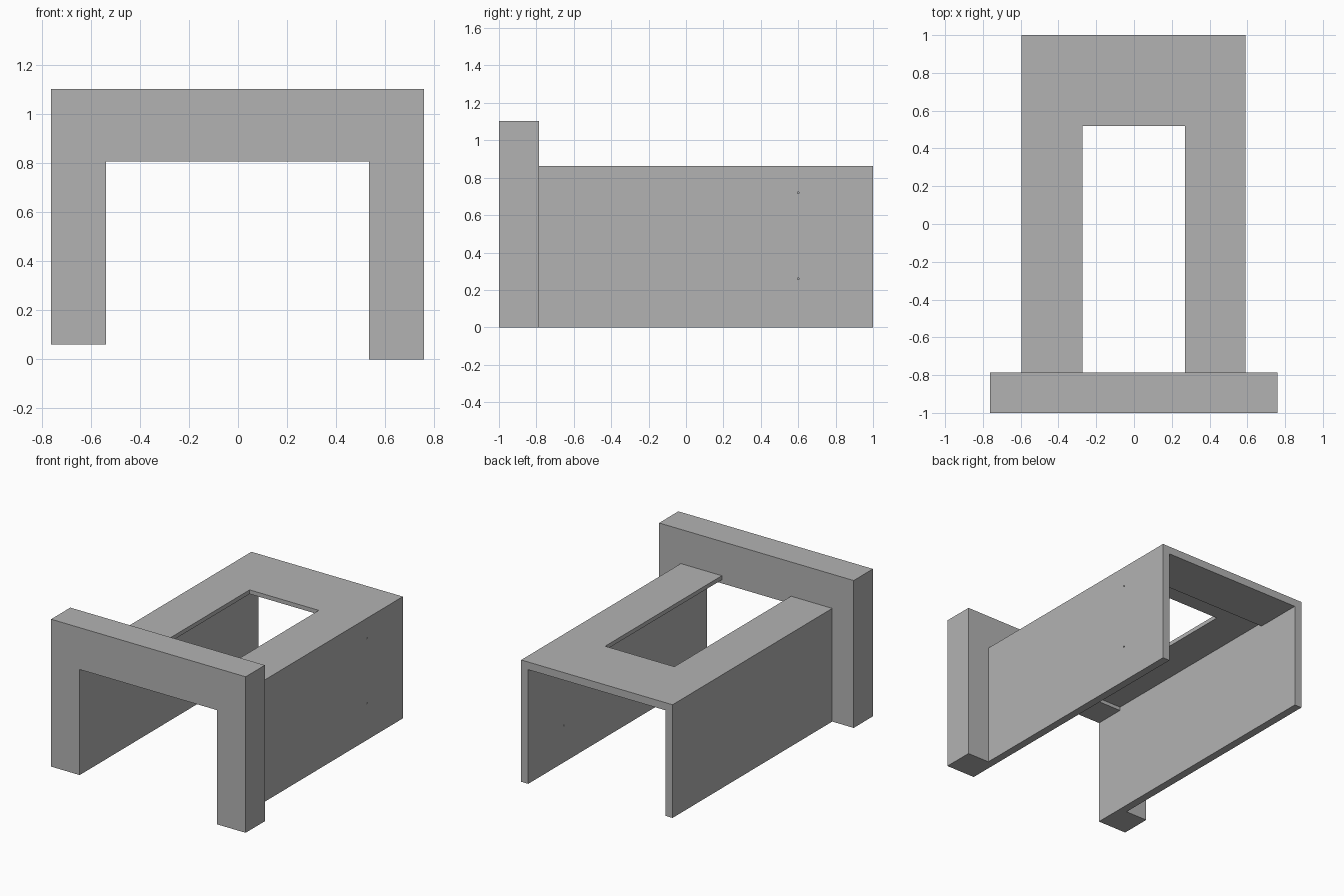
import bpy, bmesh, math
from mathutils import Matrix

if "Cube" in bpy.data.objects:
    bpy.data.objects.remove(bpy.data.objects["Cube"])

grey = bpy.data.materials.new("plain_grey")
grey.diffuse_color = (0.45, 0.45, 0.45, 1)
grey.use_nodes = True
grey.node_tree.nodes["Principled BSDF"].inputs["Base Color"].default_value = grey.diffuse_color


def add_object(name, bm):
    bmesh.ops.recalc_face_normals(bm, faces=bm.faces[:])
    mesh = bpy.data.meshes.new(name)
    bm.to_mesh(mesh)
    bm.free()
    mesh.materials.append(grey)
    obj = bpy.data.objects.new(name, mesh)
    bpy.context.collection.objects.link(obj)
    return obj


def extrude_profile(name, points, y0, y1):
    """Extrude an x-z outline from y0 to y1."""
    bm = bmesh.new()
    face = bm.faces.new([bm.verts.new((x, y0, z)) for x, z in points])
    ext = bmesh.ops.extrude_face_region(bm, geom=[face])
    verts = [g for g in ext["geom"] if isinstance(g, bmesh.types.BMVert)]
    bmesh.ops.translate(bm, vec=(0, y1 - y0, 0), verts=verts)
    return add_object(name, bm)


def arch(x0, x1, in0, in1, top, under, foot_left, foot_right):
    """Upside-down U outline with its own foot height on each side."""
    return [(x0, foot_left), (x0, top), (x1, top), (x1, foot_right),
            (in1, foot_right), (in1, under), (in0, under), (in0, foot_left)]


def block(name, x0, x1, y0, y1, z0, z1):
    return extrude_profile(name, [(x0, z0), (x0, z1), (x1, z1), (x1, z0)], y0, y1)


def cut(target, cutter):
    cutter.hide_render = True
    mod = target.modifiers.new("cut", 'BOOLEAN')
    mod.operation = 'DIFFERENCE'
    mod.solver = 'EXACT'
    mod.object = cutter
    bpy.context.view_layer.objects.active = target
    bpy.ops.object.modifier_apply(modifier=mod.name)
    bpy.data.objects.remove(cutter)


# Thick front frame, left leg slightly shorter
extrude_profile("front_frame",
                arch(-0.763, 0.76, -0.539, 0.535, 1.104, 0.808, 0.061, 0), -1, -0.785)

# Thin housing behind the frame
housing = extrude_profile("housing",
                          arch(-0.595, 0.59, -0.539, 0.535, 0.862, 0.808, 0.061, 0), -0.785, 1)

# Thinner roof ahead of the back strip
cut(housing, block("roof_recess", -0.539, 0.535, -0.9, 0.66, 0.7, 0.833))

# Long roof opening
cut(housing, block("roof_opening", -0.273, 0.269, -0.9, 0.52, 0.7, 1.0))

# Two pin holes through the right wall
for z in (0.72, 0.26):
    bm = bmesh.new()
    bmesh.ops.create_cone(bm, cap_ends=True, segments=12, radius1=0.005, radius2=0.005, depth=0.2,
                          matrix=Matrix.Translation((0.56, 0.6, z)) @ Matrix.Rotation(math.pi / 2, 4, 'Y'))
    cut(housing, add_object("pin_hole", bm))
